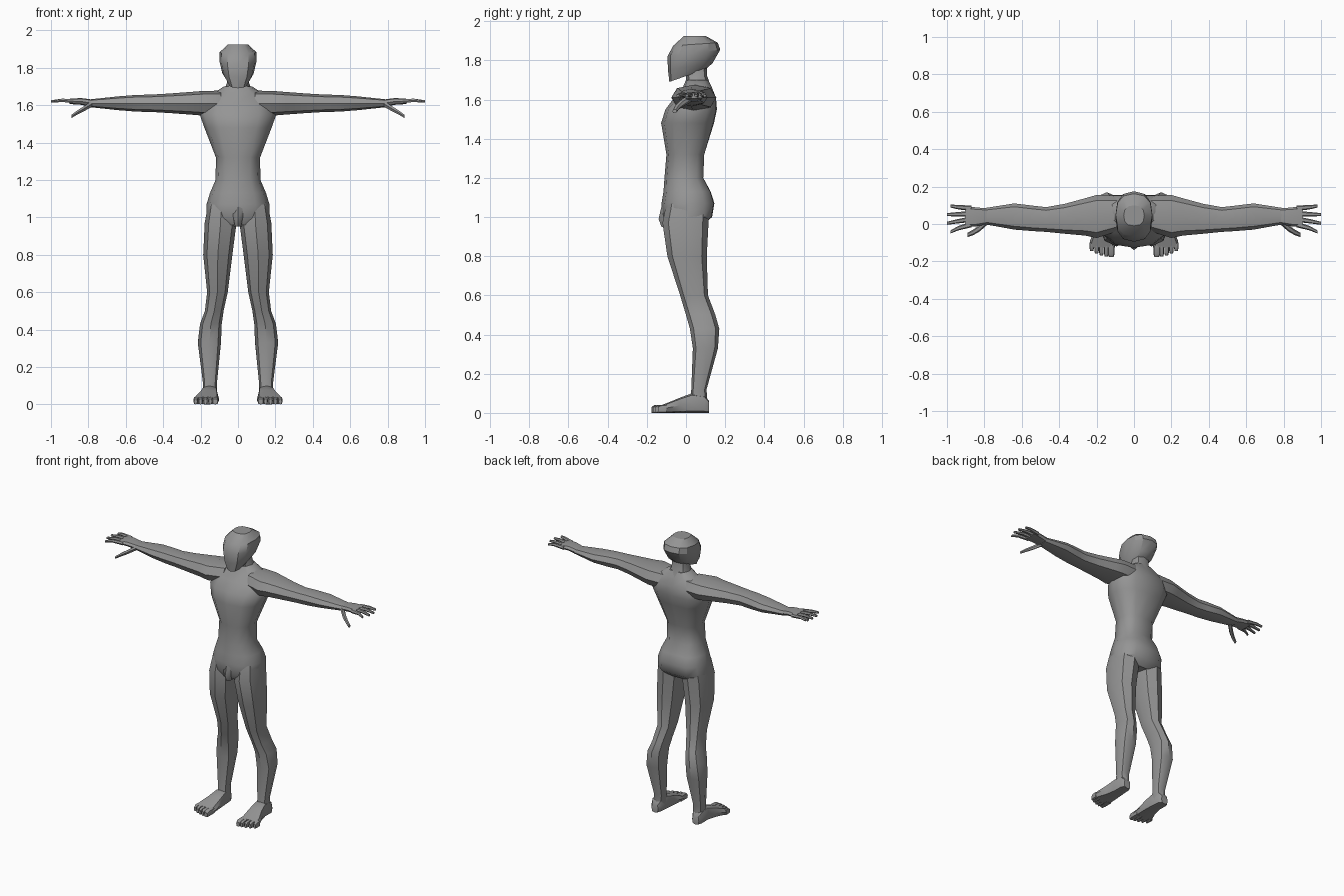
import bpy
import bmesh
import math
from mathutils import Vector

cube = bpy.data.objects.get("Cube")
if cube:
    bpy.data.objects.remove(cube)

GREY = (.3, .3, .3, 1)
skin = bpy.data.materials.new("plain grey")
skin.use_nodes = True
skin.diffuse_color = GREY
skin.node_tree.nodes["Principled BSDF"].inputs["Base Color"].default_value = GREY


def signed_power(value, power):
    return math.copysign(abs(value) ** power, value)


def loft(name, rings, sides=8, power=.85, mirror=False, angle=40, spine_dent=0):
    """Skin a tube over rings of (centre, half axis u, half axis v)."""
    bm = bmesh.new()
    loops = []
    for centre, u, v in rings:
        loop = []
        for i in range(sides):
            turn = math.tau * i / sides
            along_u = signed_power(math.cos(turn), power)
            along_v = signed_power(math.sin(turn), power)
            point = Vector(centre) + Vector(u) * along_u + Vector(v) * along_v
            if i * 4 == sides:
                point.y -= spine_dent
            loop.append(bm.verts.new(point))
        loops.append(loop)
    for lower, upper in zip(loops, loops[1:]):
        for i in range(sides):
            j = (i + 1) % sides
            bm.faces.new((lower[i], lower[j], upper[j], upper[i]))
    bm.faces.new(loops[0])
    bm.faces.new(loops[-1])
    bmesh.ops.recalc_face_normals(bm, faces=bm.faces)
    mesh = bpy.data.meshes.new(name)
    bm.to_mesh(mesh)
    bm.free()
    mesh.materials.append(skin)
    part = bpy.data.objects.new(name, mesh)
    bpy.context.collection.objects.link(part)
    bpy.ops.object.select_all(action='DESELECT')
    part.select_set(True)
    bpy.context.view_layer.objects.active = part
    bpy.ops.object.shade_smooth_by_angle(angle=math.radians(angle))
    if mirror:
        part.modifiers.new("Mirror", 'MIRROR').use_mirror_merge = False


def upright_ring(z, x, half_width, front, back, tilt=0):
    """Horizontal section whose back edge is raised by the tilt."""
    centre = (x, (front + back) / 2, z + tilt / 2)
    return centre, (half_width, 0, 0), (0, (back - front) / 2, tilt / 2)


def limb_ring(x, y, z, half_depth, half_height):
    """Section across a part that runs sideways."""
    return (x, y, z), (0, half_depth, 0), (0, 0, half_height)


def foot_ring(y, x, half_width, height):
    """Section across a part that runs forward along the ground."""
    return (x, y, height / 2), (half_width, 0, 0), (0, 0, height / 2)


# Torso, from hips to the base of the neck
torso = [(.96, .13, -.1, .1), (1, .17, -.12, .145), (1.07, .168, -.125, .157),
         (1.13, .15, -.115, .138), (1.2, .12, -.11, .1), (1.32, .118, -.1, .105),
         (1.48, .18, -.127, .155), (1.55, .205, -.105, .17), (1.61, .19, -.06, .165),
         (1.665, .13, -.015, .14), (1.7, .075, 0, .12)]
loft("torso", [upright_ring(z, 0, width, front, back) for z, width, front, back in torso],
     sides=12, spine_dent=.012)
loft("groin", [upright_ring(z, 0, width, front, 0)
               for z, width, front in ((.95, .02, -.125), (.99, .03, -.14), (1.1, .06, -.115))])

# Neck flaring into the shoulders, and an angular head with a jaw rising to the nape
loft("neck", [upright_ring(1.66, 0, .085, 0, .13), upright_ring(1.72, 0, .058, 0, .108),
              upright_ring(1.78, 0, .055, 0, .105)])
head = [(1.69, .052, -.085, .1, .065), (1.75, .083, -.092, .135, .035),
        (1.82, .1, -.095, .175, .035), (1.875, .098, -.065, .162, .015), (1.925, .055, -.01, .1, 0)]
loft("head", [upright_ring(z, 0, width, front, back, tilt) for z, width, front, back, tilt in head],
     sides=12, power=.8, angle=30)

# Legs
legs = [(1.07, .09, .07, -.1, .12), (.97, .093, .085, -.12, .115), (.8, .108, .078, -.095, .106),
        (.6, .11, .055, -.03, .112), (.5, .127, .05, 0, .15), (.43, .145, .058, .02, .17),
        (.33, .153, .062, .035, .163), (.12, .15, .038, .027, .105), (.04, .15, .038, .02, .11)]
loft("legs", [upright_ring(*row) for row in legs], mirror=True)

# Feet with five toes each
feet = [(.118, .155, .025, .06), (.095, .155, .04, .09), (.03, .152, .043, .1),
        (-.03, .157, .053, .078), (-.09, .168, .068, .053), (-.125, .17, .068, .04)]
loft("feet", [foot_ring(*row) for row in feet], power=.6, mirror=True)
for toe in range(5):
    x = .122 + .026 * toe
    tip = .002 * toe * toe - .176
    width = .012 if toe else .018
    loft(f"toe_{toe + 1}",
         [foot_ring(-.1, x, width, .042), foot_ring(tip + .015, x, width, .04),
          foot_ring(tip, x, width * .7, .03)], power=.6, mirror=True)

# Arms, from inside the shoulder through the wrist to the knuckles
ARM_HEIGHT = 1.61
arms = [(.09, .055, .095, .068), (.2, .04, .115, .065), (.26, .038, .1, .06),
        (.37, .028, .08, .052), (.47, .024, .066, .046), (.54, .03, .068, .045),
        (.64, .04, .07, .037), (.8, .042, .043, .02)]
loft("arms", [limb_ring(x, y, ARM_HEIGHT, depth, height) for x, y, depth, height in arms], mirror=True)
PALM_HEIGHT = ARM_HEIGHT + .01
loft("palms", [limb_ring(.78, .042, ARM_HEIGHT, .042, .02),
               limb_ring(.84, .038, PALM_HEIGHT, .05, .018),
               limb_ring(.9, .04, PALM_HEIGHT, .057, .014)], power=.7, mirror=True)


# Four spread fingers and a drooping thumb
def digit(name, points, radius):
    rings = []
    for step, (x, y, z) in enumerate(points):
        size = radius * (1 - .45 * step / (len(points) - 1))
        rings.append(limb_ring(x, y, z, size, size * .85))
    loft(name, rings, sides=6, mirror=True)


for index, name in enumerate(("index", "middle", "ring", "little")):
    root = .029 * index - .003
    tip = .046 * index - .042
    reach = .98 if name in ("index", "little") else 1
    digit(f"{name}_fingers", [(.87, root, PALM_HEIGHT), (.94, (root + tip) / 2, PALM_HEIGHT + .006),
                              (reach, tip, PALM_HEIGHT)], .015)
digit("thumbs", [(.775, .025, ARM_HEIGHT), (.825, -.022, 1.58), (.86, -.045, 1.56),
                 (.89, -.058, 1.54)], .021)
